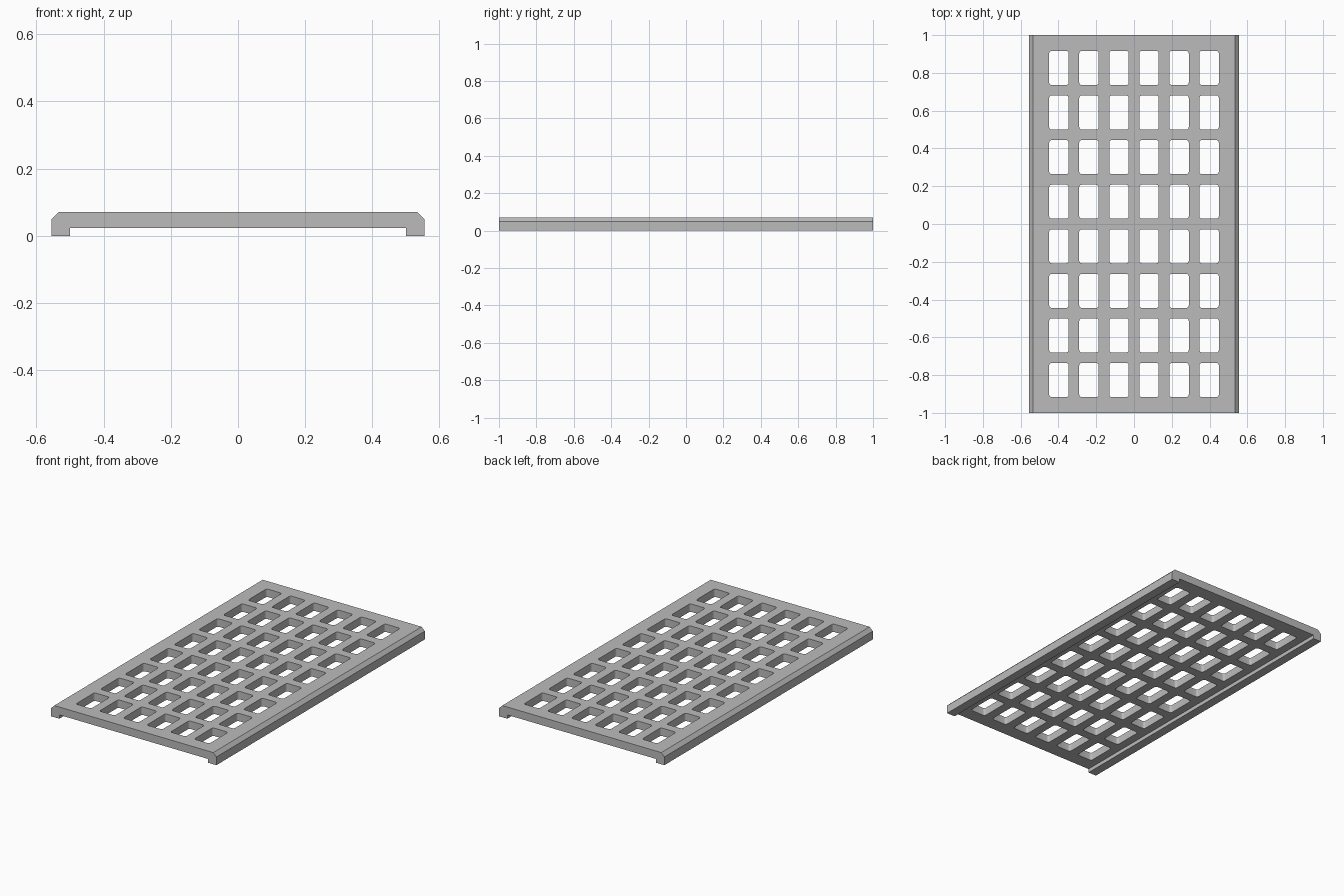
import bpy, bmesh, math

cube = bpy.data.objects.get("Cube")
if cube:
    bpy.data.objects.remove(cube, do_unlink=True)

HALF_LENGTH = 1.0
COLUMNS, ROWS = 6, 8
PITCH_X, PITCH_Y = 0.159, 0.236
HOLE_X, HOLE_Y, RADIUS = 0.103, 0.18, 0.013

grey = bpy.data.materials.new("grey")
grey.use_nodes = True
colour = (0.5, 0.5, 0.5, 1)
grey.diffuse_color = colour
grey.node_tree.nodes["Principled BSDF"].inputs["Base Color"].default_value = colour


def extrude_outline(bm, points, direction):
    """Make a closed prism from a planar outline."""
    face = bm.faces.new([bm.verts.new(p) for p in points])
    result = bmesh.ops.extrude_face_region(bm, geom=[face], use_keep_orig=True)
    verts = [v for v in result["geom"] if isinstance(v, bmesh.types.BMVert)]
    bmesh.ops.translate(bm, verts=verts, vec=direction)


def make_object(name, bm):
    bmesh.ops.recalc_face_normals(bm, faces=bm.faces)
    mesh = bpy.data.meshes.new(name)
    bm.to_mesh(mesh)
    bm.free()
    mesh.materials.append(grey)
    obj = bpy.data.objects.new(name, mesh)
    bpy.context.collection.objects.link(obj)
    return obj


def rounded_rectangle(cx, cy, z, segments=4):
    points = []
    for i, (sx, sy) in enumerate([(1, 1), (-1, 1), (-1, -1), (1, -1)]):
        for s in range(segments + 1):
            a = math.pi / 2 * (i + s / segments)
            points.append((cx + sx * (HOLE_X / 2 - RADIUS) + RADIUS * math.cos(a),
                           cy + sy * (HOLE_Y / 2 - RADIUS) + RADIUS * math.sin(a), z))
    return points


# Panel with chamfered top edges and a foot rail along each long side
half = [(0.5, 0.023), (0.5, 0), (0.555, 0), (0.555, 0.05), (0.534, 0.071)]
profile = half + [(-x, z) for x, z in reversed(half)]
bm = bmesh.new()
extrude_outline(bm, [(x, -HALF_LENGTH, z) for x, z in profile], (0, 2 * HALF_LENGTH, 0))
panel = make_object("slotted_panel", bm)

# Grid of rounded openings
bm = bmesh.new()
for c in range(COLUMNS):
    for r in range(ROWS):
        cx = (c - (COLUMNS - 1) / 2) * PITCH_X
        cy = (r - (ROWS - 1) / 2) * PITCH_Y
        extrude_outline(bm, rounded_rectangle(cx, cy, -0.05), (0, 0, 0.2))
cutter = make_object("opening_cutter", bm)
cutter.hide_render = True

cut = panel.modifiers.new("openings", 'BOOLEAN')
cut.operation = 'DIFFERENCE'
cut.solver = 'EXACT'
cut.object = cutter
bpy.context.view_layer.objects.active = panel
panel.select_set(True)
bpy.ops.object.modifier_apply(modifier=cut.name)
bpy.data.objects.remove(cutter, do_unlink=True)

# Smooth only the rounded opening corners
bpy.ops.object.shade_smooth_by_angle(angle=math.radians(30))
